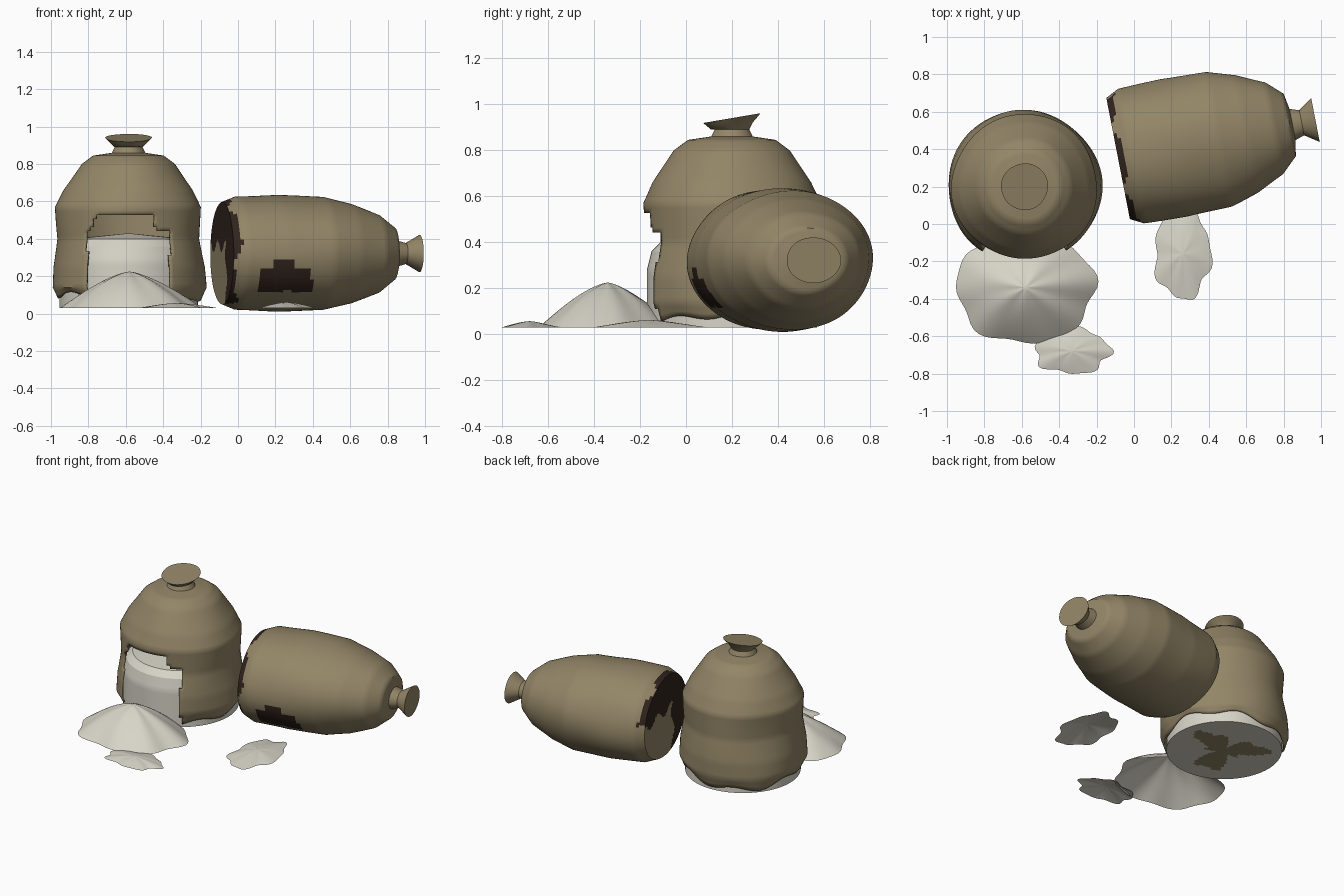
import bpy, bmesh, math
from math import sin, cos, pi
from mathutils import Matrix, Vector

if "Cube" in bpy.data.objects:
    bpy.data.objects.remove(bpy.data.objects["Cube"], do_unlink=True)


def material(name, color):
    m = bpy.data.materials.new(name)
    m.use_nodes = True
    m.diffuse_color = (*color, 1)
    m.node_tree.nodes["Principled BSDF"].inputs["Base Color"].default_value = (*color, 1)
    return m


burlap = material("burlap brown", (0.29, 0.235, 0.135))
flour = material("flour white", (0.68, 0.66, 0.57))
dark = material("dark inside", (0.03, 0.017, 0.012))


def lathe(profile, segs=120, step=0.022):
    """Revolve (radius, height) points, with extra rows along long spans."""
    rows = [profile[0]]
    for (r0, z0), (r1, z1) in zip(profile, profile[1:]):
        n = max(1, round(math.hypot(r1 - r0, z1 - z0) / step))
        rows += [(r0 + (r1 - r0) * i / n, z0 + (z1 - z0) * i / n) for i in range(1, n + 1)]
    bm = bmesh.new()
    rings = [[bm.verts.new((r * cos(2 * pi * i / segs), r * sin(2 * pi * i / segs), z))
              for i in range(segs)] for r, z in rows]
    for a, b in zip(rings, rings[1:]):
        for i in range(segs):
            j = (i + 1) % segs
            bm.faces.new((a[i], a[j], b[j], b[i]))
    bmesh.ops.remove_doubles(bm, verts=bm.verts, dist=1e-5)
    return bm


def lumps(bm, amount, phase):
    """Push the cloth in and out in soft folds."""
    for v in bm.verts:
        a, z = math.atan2(v.co.y, v.co.x), v.co.z
        k = 1 + amount * (sin(3 * a + 5 * z + phase) + 0.6 * sin(5 * a - 8 * z + 2 * phase)
                          + 0.4 * sin(2 * a + 14 * z))
        v.co.x *= k
        v.co.y *= k


def finish(name, bm, mats, angle=40):
    bmesh.ops.recalc_face_normals(bm, faces=bm.faces)
    mesh = bpy.data.meshes.new(name)
    bm.to_mesh(mesh)
    bm.free()
    ob = bpy.data.objects.new(name, mesh)
    bpy.context.collection.objects.link(ob)
    for m in mats:
        mesh.materials.append(m)
    bpy.ops.object.select_all(action="DESELECT")
    ob.select_set(True)
    bpy.context.view_layer.objects.active = ob
    bpy.ops.object.shade_smooth_by_angle(angle=math.radians(angle))
    return ob


# Upright sack: open ragged bottom, tied neck, torn front
SPOT = Vector((-0.585, 0.2, 0))
bm = lathe([(0.385, 0.08), (0.41, 0.14), (0.405, 0.25), (0.38, 0.4), (0.388, 0.57),
            (0.345, 0.66), (0.25, 0.8), (0.19, 0.845), (0.09, 0.86), (0.075, 0.89),
            (0.125, 0.94), (0, 0.94)])
lumps(bm, 0.01, 1.0)
for v in bm.verts:
    a = math.atan2(v.co.y, v.co.x)
    if v.co.z < 0.14:
        v.co.z += (0.14 - v.co.z) * (0.35 * sin(2 * a + 0.5) + 0.25 * sin(7 * a))
    if v.co.z > 0.89:
        v.co.z += 0.17 * v.co.y
    v.co += SPOT


def in_tear(c):
    if c.y > 0.1:
        return False
    if c.x < -0.44:
        return c.z < 0.53 and c.x > -0.81 + max(0, c.z - 0.42) * 0.5
    return c.x < -0.36 and c.z < 0.44


torn = [f for f in bm.faces if in_tear(f.calc_center_median())]
bmesh.ops.delete(bm, geom=torn, context="FACES")
sack = finish("upright_sack", bm, [burlap])
cloth = sack.modifiers.new("cloth thickness", "SOLIDIFY")
cloth.thickness = 0.012
cloth.offset = -1

# Packed flour inside the upright sack, with scraps of cloth stuck below
bm = lathe([(0, 0.03), (0.37, 0.03), (0.37, 0.28), (0.35, 0.36), (0.31, 0.4), (0, 0.43)], 72)
for f in bm.faces:
    c = f.calc_center_median()
    a, r = math.atan2(c.y, c.x), math.hypot(c.x, c.y)
    if c.z < 0.031 and r < 0.17 + 0.1 * sin(3 * a + 0.6) + 0.04 * sin(8 * a):
        f.material_index = 1
bmesh.ops.translate(bm, verts=bm.verts, vec=SPOT)
finish("packed_flour", bm, [flour, burlap], 25)

# Lying sack: flattened, burst bottom end, neck pointing to +x
bm = lathe([(0, 0), (0.33, 0), (0.365, 0.07), (0.375, 0.3), (0.365, 0.55), (0.32, 0.7),
            (0.25, 0.85), (0.17, 0.935), (0.085, 0.95), (0.068, 1.0), (0.12, 1.075), (0, 1.075)])
lumps(bm, 0.008, 2.4)
turn = math.radians(11)
axis = Vector((cos(turn), sin(turn), 0))
side = Vector((-sin(turn), cos(turn), 0))
for v in bm.verts:
    x, y, t = v.co
    v.co = Vector((-0.085, 0.35, 0.322)) + axis * t + side * x + Vector((0, 0, 0.83 * y))
for f in bm.faces:
    c = f.calc_center_median()
    t = (c - Vector((-0.085, 0.35, 0.322))).dot(axis)
    a = math.atan2(c.z - 0.322, c.y - 0.35)
    # Dark burst end, apart from a hanging flap
    flap = c.z < 0.36 + 0.03 * sin(30 * c.y) and c.y > 0.24 + 0.03 * sin(25 * c.z)
    if t < 0.025 + 0.015 * sin(5 * a) + 0.01 * sin(11 * a) and not flap:
        f.material_index = 1
    # Stepped hole in the front
    wide = 0.11 < c.x < 0.395 and 0.12 < c.z < 0.24
    tab = 0.2 < c.x < 0.3 and 0.2 < c.z < 0.29
    if c.y < 0.3 and (wide or tab):
        f.material_index = 1
finish("lying_sack", bm, [burlap, dark])


# Spilled flour heaps
def heap(name, x, y, rx, ry, height, phase, ridge):
    bm = lathe([(1, 0), (0, 0)], 64, 0.06)
    for v in bm.verts:
        s, a = math.hypot(v.co.x, v.co.y), math.atan2(v.co.y, v.co.x)
        edge = 1 + ridge * s * (sin(5 * a + phase) + 0.7 * sin(8 * a + 2 * phase))
        z = height * (1 - s ** 1.4) * (1 + 1.5 * ridge * s * sin(7 * a + phase))
        v.co = (x + rx * edge * v.co.x, y + ry * edge * v.co.y, 0.03 + z)
    if sum(f.normal.z for f in bm.faces) < 0:
        bmesh.ops.reverse_faces(bm, faces=bm.faces)
    return finish(name, bm, [flour], 60)


heap("main_heap", -0.58, -0.34, 0.37, 0.30, 0.195, 0.4, 0.04)
heap("small_heap", -0.33, -0.68, 0.2, 0.12, 0.027, 1.2, 0.08)
heap("side_heap", 0.26, -0.16, 0.15, 0.24, 0.032, 2.0, 0.07)
